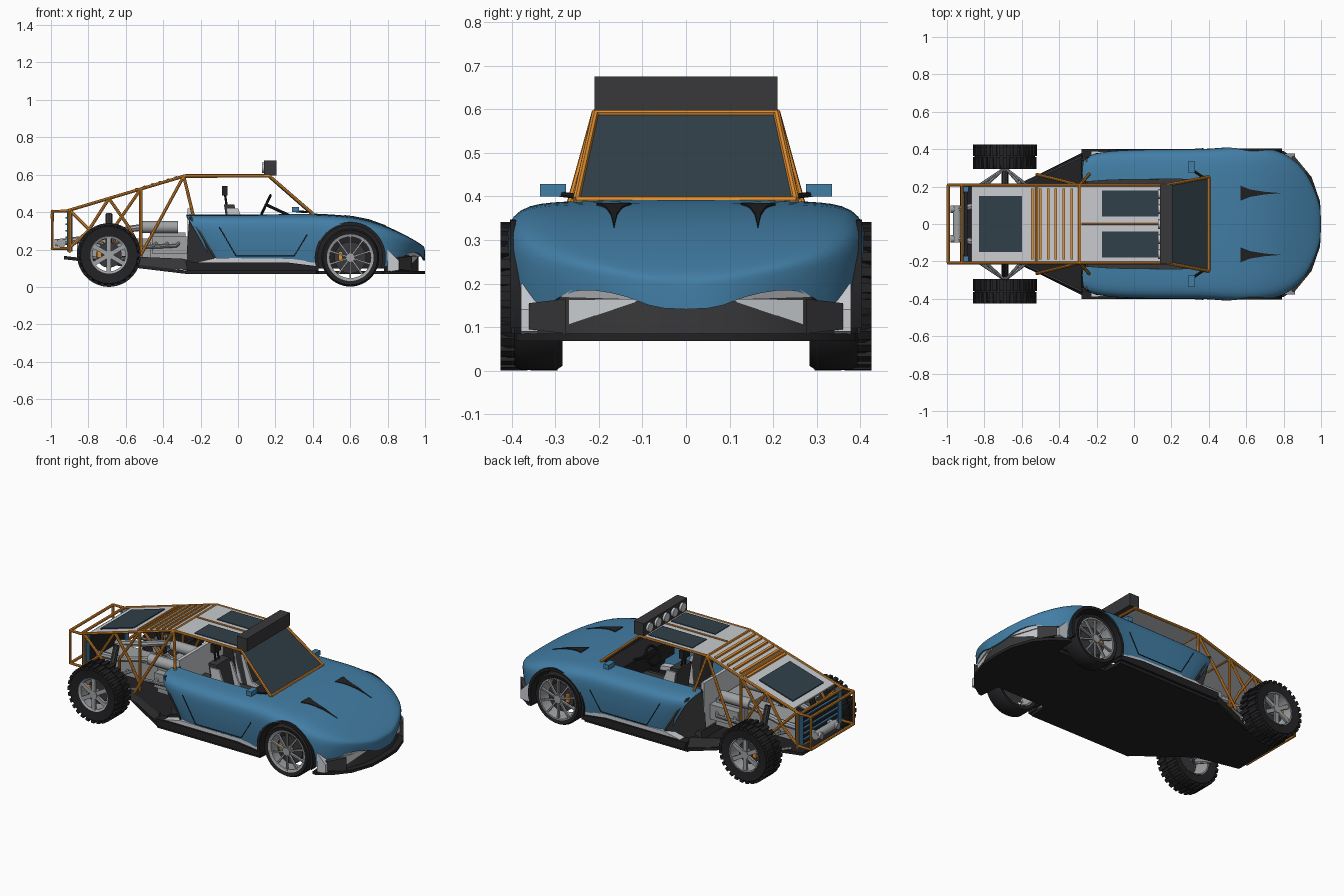
import bpy, bmesh, math
from mathutils import Matrix, Vector

if "Cube" in bpy.data.objects:
    bpy.data.objects.remove(bpy.data.objects["Cube"])

def material(name, c):
    m = bpy.data.materials.new(name)
    m.diffuse_color = (*c, 1)
    m.use_nodes = True
    m.node_tree.nodes["Principled BSDF"].inputs["Base Color"].default_value = m.diffuse_color
    return m
BLUE = material("blue_paint", (.055, .21, .38))
ORANGE = material("orange_tube", (.75, .27, .03))
BLACK = material("black", (.016, .016, .018))
DARK = material("dark_trim", (.04, .04, .043))
GLASS = material("dark_glass", (.03, .05, .065))
PALE = material("pale_panel", (.58, .6, .63))
STEEL = material("steel", (.35, .36, .37))

def smooth(me, angle=.6):
    me.polygons.foreach_set("use_smooth", [True] * len(me.polygons))
    me.set_sharp_from_angle(angle=angle)

def finish(name, bm, mat, recalc=True):
    if recalc:
        bmesh.ops.recalc_face_normals(bm, faces=bm.faces)
    me = bpy.data.meshes.new(name)
    bm.to_mesh(me)
    bm.free()
    smooth(me)
    o = bpy.data.objects.new(name, me)
    bpy.context.collection.objects.link(o)
    if mat:
        me.materials.append(mat)
    return o

def bake(o):
    dg = bpy.context.evaluated_depsgraph_get()
    me = bpy.data.meshes.new_from_object(o.evaluated_get(dg))
    n = bpy.data.objects.new(o.name + "_mesh", me)
    bpy.context.collection.objects.link(n)
    bpy.data.objects.remove(o)
    smooth(me)
    return n

def boxes(name, mats, mat):
    bm = bmesh.new()
    for m in mats:
        bmesh.ops.create_cube(bm, size=1, matrix=m)
    return finish(name, bm, mat)

def at(c, size, rot=0, axis='Y'):
    return Matrix.Translation(c) @ Matrix.Rotation(rot, 4, axis) @ Matrix.Diagonal((*size, 1))

def box(name, lo, hi, mat):
    a, b = Vector(lo), Vector(hi)
    return boxes(name, [at((a + b) / 2, b - a)], mat)

def solid(name, pts, offset, mat):
    # polygon swept along an offset vector
    bm = bmesh.new()
    f = bm.faces.new([bm.verts.new(p) for p in pts])
    r = bmesh.ops.extrude_face_region(bm, geom=[f], use_keep_orig=True)
    vs = [v for v in r["geom"] if isinstance(v, bmesh.types.BMVert)]
    bmesh.ops.translate(bm, verts=vs, vec=offset)
    return finish(name, bm, mat)

def side(name, xz, y0, y1, mat):
    return solid(name, [(x, y0, z) for x, z in xz], (0, y1 - y0, 0), mat)

def plan(name, half, z0, z1, mat):
    pts = half + [(x, -y) for x, y in reversed(half) if y > 0]
    return solid(name, [(x, y, z0) for x, y in pts], (0, 0, z1 - z0), mat)

def lathe(name, prof, c, mat, seg=40, axis='Y'):
    # profile (radius, distance along axis)
    bm = bmesh.new()
    rings = []
    for i in range(seg):
        a = 2 * math.pi * i / seg
        s, k = math.sin(a), math.cos(a)
        rings.append([bm.verts.new(Vector(c) + Vector((r * s, d, r * k) if axis == 'Y' else (d, r * s, r * k))) for r, d in prof])
    for i in range(seg):
        p, q = rings[i], rings[(i + 1) % seg]
        for j in range(len(prof) - 1):
            bm.faces.new((p[j], p[j + 1], q[j + 1], q[j]))
    bmesh.ops.remove_doubles(bm, verts=bm.verts, dist=1e-5)
    return finish(name, bm, mat)

def drum(name, c, r, h, mat, axis='Y', seg=24):
    return lathe(name, [(0, -h), (r, -h), (r, h), (0, h)], c, mat, seg, axis)

def tubes(name, paths, r, mat):
    cu = bpy.data.curves.new(name, 'CURVE')
    cu.dimensions = '3D'
    cu.bevel_depth, cu.bevel_resolution, cu.use_fill_caps = r, 2, True
    for p in paths:
        sp = cu.splines.new('POLY')
        sp.points.add(len(p) - 1)
        for v, co in zip(sp.points, p):
            v.co = (*co, 1)
    cu.materials.append(mat)
    o = bpy.data.objects.new(name, cu)
    bpy.context.collection.objects.link(o)
    return bake(o)

def both(paths):
    return paths + [[(x, -y, z) for x, y, z in p] for p in paths]

# body stations: x, half width, top z, lower edge z
ST = [(-.28, .365, .39, .14), (-.22, .385, .39, .14), (-.1, .395, .39, .14), (.1, .4, .39, .14), (.3, .4, .392, .14),
      (.41, .402, .392, .13), (.5, .412, .388, .12), (.6, .414, .38, .1), (.7, .41, .36, .1), (.8, .385, .324, .1),
      (.88, .325, .285, .16), (.93, .26, .258, .19), (.97, .175, .234, .18), (.99, .11, .22, .16), (1.0, .07, .208, .14)]
SEC = [(0, 0), (.3, 0), (.6, .01), (.77, .02), (.9, .05), (.97, .12), (1, .24), (1, .45), (.99, .72), (.965, 1)]

def hood(x):
    for a, b in zip(ST, ST[1:]):
        if a[0] <= x <= b[0]:
            return a[2] + (b[2] - a[2]) * (x - a[0]) / (b[0] - a[0])

bm = bmesh.new()
row = [(-f, d) for f, d in SEC[:0:-1]] + SEC
grid = [[bm.verts.new((x + .14 * d * max(0, min(1, (.1 - x) / .38)), f * w, t - d * (t - b))) for f, d in row] for x, w, t, b in ST]
for i in range(len(ST) - 1):
    for j in range(len(row) - 1):
        if ST[i][0] < .4 and abs(row[j][0] + row[j + 1][0]) < 1.0:
            continue  # cockpit opening
        bm.faces.new((grid[i][j], grid[i + 1][j], grid[i + 1][j + 1], grid[i][j + 1]))
bm.faces.new(grid[-1])
bmesh.ops.delete(bm, geom=[v for v in bm.verts if not v.link_faces], context='VERTS')
bmesh.ops.recalc_face_normals(bm, faces=bm.faces)
if sum(f.normal.z for f in bm.faces) < 0:
    bmesh.ops.reverse_faces(bm, faces=bm.faces)
body = finish("body_shell", bm, BLUE, False)
body.modifiers.new("round", 'SUBSURF').levels = 1
sol = body.modifiers.new("skin", 'SOLIDIFY')
sol.thickness, sol.offset = .01, -1
cutter = drum("arch_cutter", (.6, 0, .157), .185, .6, None, seg=64)
cutter.hide_render = True
cut = body.modifiers.new("arches", 'BOOLEAN')
cut.object, cut.operation, cut.solver = cutter, 'DIFFERENCE', 'EXACT'
bake(body)
bpy.data.objects.remove(cutter)

# floor, splitter and bumper core
NOSE = [(1.0, 0), (.995, .12), (.95, .25), (.88, .335), (.8, .39)]
plan("floor_and_splitter", NOSE + [(.78, .39), (.77, .26), (.43, .26), (.42, .385), (-.28, .385)], .068, .085, BLACK)
tail = [(-.28, .38), (-.62, .21), (-.93, .2)]
tail += [(x, -y) for x, y in reversed(tail)]
solid("rear_floor", [(x, y, .07 + (-.28 - x) * .12) for x, y in tail], (0, 0, .018), BLACK)
plan("bumper_core", [(.965, 0), (.955, .13), (.915, .24), (.85, .32), (.79, .36), (.78, .25)], .08, .185, DARK)
plan("cockpit_floor", [(.42, .25), (-.28, .25)], .085, .14, DARK)
box("dashboard", (.26, -.26, .28), (.4, .26, .385), BLACK)
box("firewall", (-.27, -.21, .1), (-.25, .21, .42), PALE)
box("centre_tunnel", (-.25, -.04, .14), (.3, .04, .25), DARK)

ARC = [(math.cos(math.radians(a)), math.sin(math.radians(a))) for a in range(-18, 199, 9)]
for s in (-1, 1):
    n = "_left" if s > 0 else "_right"
    # arch liner
    side("arch_liner" + n, [(.6 + .19 * c, .157 + .19 * k) for c, k in ARC] + [(.6 + .173 * c, .157 + .173 * k) for c, k in reversed(ARC)], s * .25, s * .404, BLACK)
    side("arch_wall" + n, [(.6 + .185 * c, .157 + .185 * k) for c, k in ARC], s * .245, s * .255, BLACK)
    # sill and lower trim
    side("sill" + n, [(-.27, .085), (.43, .085), (.43, .11), (.27, .13), (-.28, .13)], s * .34, s * .4, BLACK)
    side("sill_trim" + n, [(-.25, .125), (.42, .1), (.42, .135), (.3, .15), (-.12, .155)], s * .34, s * .388, PALE)
    # dark pod behind the cockpit
    solid("side_pod" + n, [(-.27, s * .375, .09), (-.63, s * .21, .12), (-.62, s * .205, .165), (-.28, s * .365, .15)], (0, -s * .012, 0), DARK)
    solid("bulkhead" + n, [(-.26, s * .2, .38), (-.26, s * .355, .375), (-.2, s * .38, .28), (-.12, s * .38, .14), (-.28, s * .36, .1), (-.28, s * .2, .1)], (.012, 0, 0), DARK)
    # nose details
    solid("headlight" + n, [(.985, s * .085, .172), (.935, s * .24, .2), (.9, s * .29, .168), (.98, s * .09, .162)], (-.04, 0, 0), PALE)
    solid("bumper_blade" + n, [(.965, s * .1, .163), (.91, s * .27, .163), (.91, s * .27, .105)], (-.04, 0, 0), PALE)
    solid("corner_intake" + n, [(.93, s * .275, .085), (.93, s * .275, .165), (.86, s * .36, .155), (.86, s * .36, .095)], (-.05, 0, 0), DARK)
    side("bumper_end" + n, [(.8, .08), (.86, .09), (.86, .14), (.8, .2)], s * .34, s * .378, PALE)
    solid("hood_vent" + n, [(x, s * y, hood(x) + .002) for x, y in [(.57, .205), (.57, .125), (.62, .145), (.7, .158), (.79, .165), (.7, .172), (.62, .185)]], (0, 0, -.008), BLACK)
    tubes("door_line" + n, [[(-.1, s * .397, .32), (-.01, s * .397, .165), (.3, s * .398, .165), (.37, s * .403, .28)]], .0025, BLACK)
    # mirrors
    box("mirror" + n, (.29, s * .275, .4), (.325, s * .335, .428), BLUE)
    tubes("mirror_stalk" + n, [[(.37, s * .25, .4), (.31, s * .29, .405)]], .006, BLACK)
    # seats
    side("seat" + n, [(.13, .16), (-.03, .15), (-.075, .44), (-.02, .44), (.03, .24), (.13, .23)], s * .05, s * .18, DARK)
    for y in (.05, .175):
        side("seat_bolster" + n, [(.13, .16), (-.02, .15), (-.06, .42), (.0, .42), (.06, .27), (.13, .25)], s * y, s * (y + .012), PALE)
    box("headrest" + n, (-.085, s * .085, .49), (-.055, s * .145, .54), BLACK)
    tubes("headrest_post" + n, [[(-.06, s * y, .43), (-.07, s * y, .5)] for y in (.1, .13)], .006, BLACK)

    # wheels: x, radius, centre y, half width, rim radius, spokes
    for w, x, R, y, h, rim, k in (("front", .6, .155, .338, .055, .125, 10), ("rear", -.69, .162, .36, .066, .1, 6)):
        c = (x, s * y, R + (.002 if w == "front" else .009))
        nm = w + "_%s" + n
        lathe(nm % "tyre", [(rim, -h * .9), (R * .94, -h), (R, -h * .75), (R, h * .75), (R * .94, h), (rim, h * .9), (rim, -h * .9)], c, BLACK, 48)
        lathe(nm % "rim", [(rim, h * .95), (rim * .94, h * .95), (rim * .88, -h * .8), (rim, -h * .9)], c, STEEL, 48)
        T = Matrix.Translation(c)
        turn = lambda i, m: Matrix.Rotation(2 * math.pi * i / m, 4, 'Y')
        wid = .009 if w == "front" else .024
        boxes(nm % "spokes", [T @ turn(i, k) @ at((0, s * h * .75, rim * .52), (wid, .014, rim * .86)) for i in range(k)], STEEL)
        drum(nm % "hub", (c[0], c[1] + s * h * .6, c[2]), .024, .02, STEEL)
        drum(nm % "brake_disc", (c[0], c[1] + s * h * .2, c[2]), rim * .68, .005, DARK, seg=32)
        boxes(nm % "caliper", [at((x - .052, c[1] + s * h * .35, c[2] + .01), (.024, .026, .045))], ORANGE)
        if w == "rear":
            boxes("rear_tread" + n, [T @ turn(i + .5 * (q > 0), 28) @ at((0, q * .034, R), (.022, .062, .016)) for i in range(28) for q in (-1, 1)], BLACK)
    # rear suspension
    tubes("suspension" + n, [[(-.69, s * .33, .17), (-.69, s * .08, .19)], [(-.55, s * .19, .16), (-.69, s * .3, .14), (-.85, s * .19, .17)], [(-.58, s * .18, .26), (-.69, s * .3, .22), (-.82, s * .18, .26)]], .009, STEEL)
    tubes("damper" + n, [[(-.69, s * .27, .17), (-.69, s * .19, .39)]], .018, DARK)
    # engine side parts
    drum("air_canister" + n, (-.42, s * .11, .32), .032, .1, STEEL, 'X')
    tubes("exhaust_pipe" + n, [[(-.5, s * .11, .32), (-.58, s * .13, .31), (-.72, s * .12, .27), (-.94, s * .08, .24)]], .018, STEEL)
    tubes("headers" + n, [[(-.3 - .06 * i, s * .12, .25), (-.33 - .06 * i, s * .17, .22), (-.52, s * .16, .21)] for i in range(3)], .01, STEEL)
    box("valve_cover" + n, (-.46, s * .1, .18), (-.27, s * .155, .27), STEEL)
    box("tail_plate" + n, (-.915, s * .17, .19), (-.885, s * .205, .4), BLUE)
    # roof glass, tail pipe
    box("roof_window" + n, (-.17, s * .04, .59), (.13, s * .18, .6), GLASS)
    drum("tail_pipe" + n, (-.955, s * .08, .235), .02, .025, STEEL, 'X')

# drivetrain and tail
box("engine_block", (-.47, -.11, .13), (-.28, .11, .29), STEEL)
box("gearbox", (-.86, -.07, .15), (-.47, .07, .26), STEEL)
box("radiator", (-.91, -.17, .2), (-.89, .17, .39), BLACK)
boxes("radiator_slats", [at((-.915, 0, .23 + .035 * i), (.012, .33, .008)) for i in range(5)], BLUE)
drum("muffler", (-.945, 0, .235), .024, .1, STEEL)

# tube frame
slope = lambda x: .592 + (x + .29) * .297
Y = .208
frame = both([
    [(.4, .252, .392), (.17, Y, .592), (-.29, Y, .592), (-.92, Y, .405), (-.99, Y, .405), (-.993, Y, .39), (-.993, Y, .205), (-.91, Y, .205)],
    [(-.29, Y, .592), (-.24, .265, .385)], [(-.29, Y, .592), (-.52, .265, .17)],
    [(-.52, Y, slope(-.52)), (-.52, Y, .16)], [(-.52, Y, slope(-.52)), (-.66, Y, .32), (-.66, Y, .16)],
    [(-.69, Y, slope(-.69)), (-.59, Y, .33), (-.52, Y, .2)], [(-.69, Y, slope(-.69)), (-.8, Y, .3), (-.9, Y, .21)],
    [(-.9, Y, .41), (-.76, Y, .27), (-.66, Y, .17)], [(-.9, Y, .41), (-.9, Y, .19)]])
frame += [[(x, -y, z), (x, y, z)] for x, y, z in [(.17, Y, .592), (-.29, Y, .592), (-.52, Y, slope(-.52)), (-.92, Y, .405), (-.993, Y, .405), (-.993, Y, .205), (-.9, Y, .19), (.4, .252, .392)]]
tubes("tube_frame", frame, .0085, ORANGE)
tubes("roof_spine", [[(-.28, 0, .6), (.14, 0, .6)]], .005, ORANGE)

# roof, louvred engine cover, windscreen
box("roof_panel", (-.29, -.205, .586), (.17, .205, .596), PALE)
strip = lambda a, b, u, v: [(a, slope(a) + u), (b, slope(b) + u), (b, slope(b) + v), (a, slope(a) + v)]
side("engine_cover", strip(-.87, -.29, -.006, .002), -.2, .2, PALE)
side("engine_window", strip(-.83, -.6, 0, .008), -.15, .15, GLASS)
for i in range(6):
    x = -.55 + .042 * i
    side("louvre", strip(x, x + .013, 0, .012), -.19, .19, ORANGE)
solid("windscreen", [(.395, -.245, .395), (.395, .245, .395), (.172, .205, .59), (.172, -.205, .59)], (-.01, 0, -.006), GLASS)

# roof light bar
box("light_bar", (.14, -.21, .597), (.207, .21, .675), DARK)
for i in range(5):
    drum("bar_lamp", (.137, -.16 + .08 * i, .637), .027, .01, PALE, 'X')

# steering
wheel = lathe("steering_wheel", [(.055 + .007 * math.cos(a), .007 * math.sin(a)) for a in [i * math.pi / 4 for i in range(9)]], (0, 0, 0), BLACK, 32, 'X')
wheel.location, wheel.rotation_euler = (.15, .11, .44), (0, .45, 0)
tubes("steering_column", [[(.15, .11, .44), (.3, .11, .37)], [(.15, .06, .44), (.15, .16, .44)]], .008, BLACK)
